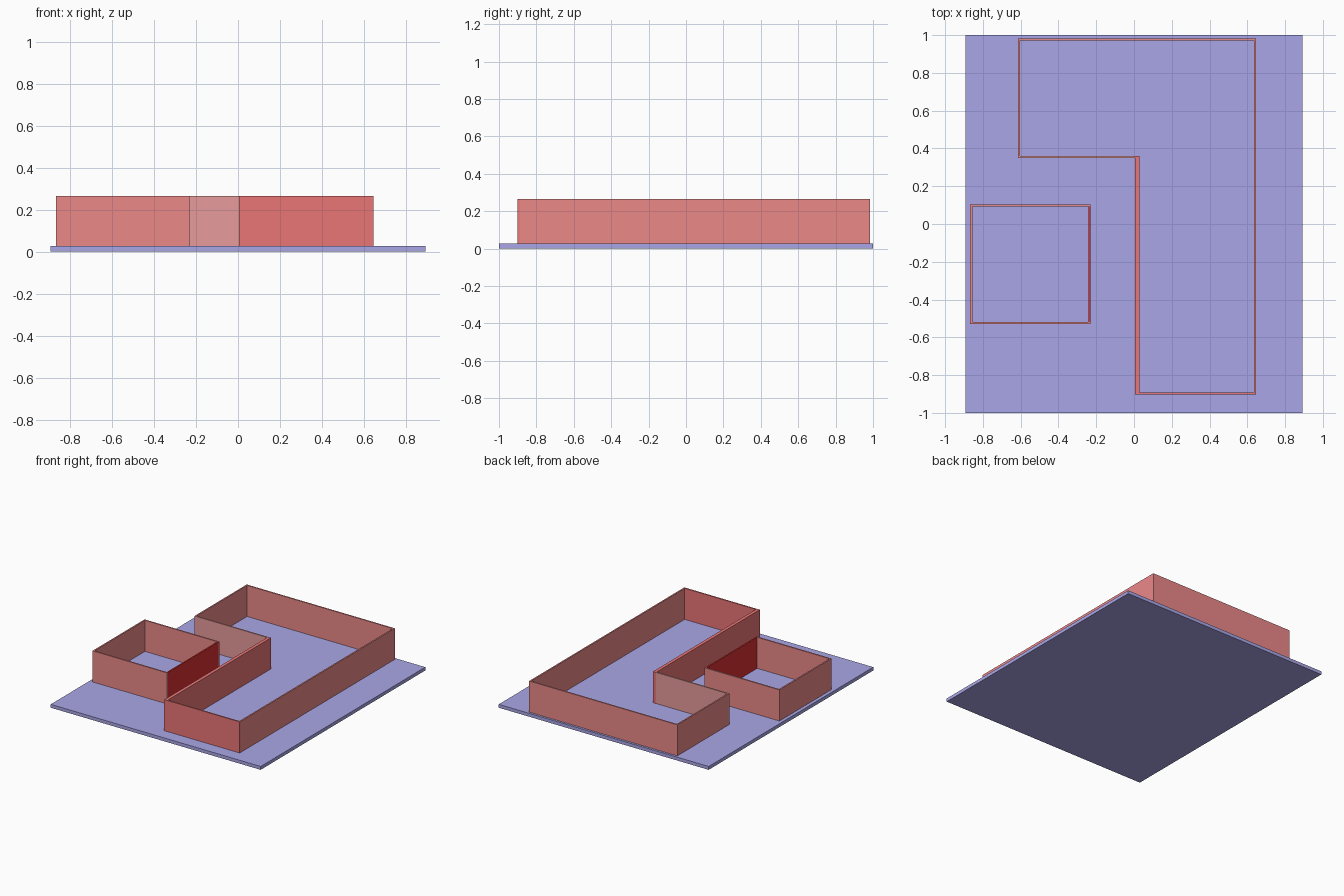
import bpy

if "Cube" in bpy.data.objects:
    bpy.data.objects.remove(bpy.data.objects["Cube"])

BASE_TOP = 0.026
WALL_TOP = 0.265
T = 0.011  # thin wall thickness


def material(name, rgb):
    m = bpy.data.materials.new(name)
    m.diffuse_color = (*rgb, 1.0)
    m.use_nodes = True
    m.node_tree.nodes["Principled BSDF"].inputs["Base Color"].default_value = m.diffuse_color
    return m


blue = material("floor_blue", (0.40, 0.38, 0.80))
red = material("wall_red", (0.84, 0.25, 0.25))
bright_red = material("front_red", (0.83, 0.18, 0.18))
pale_red = material("step_red", (0.80, 0.33, 0.33))
deep_red = material("deep_red", (0.70, 0.03, 0.03))


def block(name, x0, x1, y0, y1, z0, z1, mat):
    bpy.ops.mesh.primitive_cube_add(
        size=1, location=((x0 + x1) / 2, (y0 + y1) / 2, (z0 + z1) / 2))
    o = bpy.context.object
    o.name = name
    o.scale = (x1 - x0, y1 - y0, z1 - z0)
    bpy.ops.object.transform_apply(location=False, rotation=False, scale=True)
    o.data.materials.append(mat)


def wall(name, x0, x1, y0, y1, mat=red):
    block(name, x0, x1, y0, y1, BASE_TOP, WALL_TOP, mat)


# Floor slab
block("floor", -0.893, 0.893, -1, 1, 0, BASE_TOP, blue)

# Small square room
L, R, F, B = -0.867, -0.231, -0.53, 0.103
wall("small_room_front", L, R, F, F + T)
wall("small_room_back", L, R, B - T, B)
wall("small_room_left", L, L + T, F + T, B - T)
wall("small_room_right", R - T, R, F + T, B - T, deep_red)

# L-shaped room
L, R, F, B = -0.614, 0.646, -0.902, 0.983
STEP, INNER, THICK = 0.349, 0.004, 0.025
wall("large_room_back", L, R, B - T, B)
wall("large_room_right", R - T, R, F + T, B - T)
wall("large_room_front", INNER + THICK, R, F, F + T, bright_red)
wall("large_room_left", L, L + T, STEP + T, B - T)
wall("large_room_step", L, INNER, STEP, STEP + T, pale_red)
wall("large_room_inner", INNER, INNER + THICK, F, STEP + T, bright_red)
